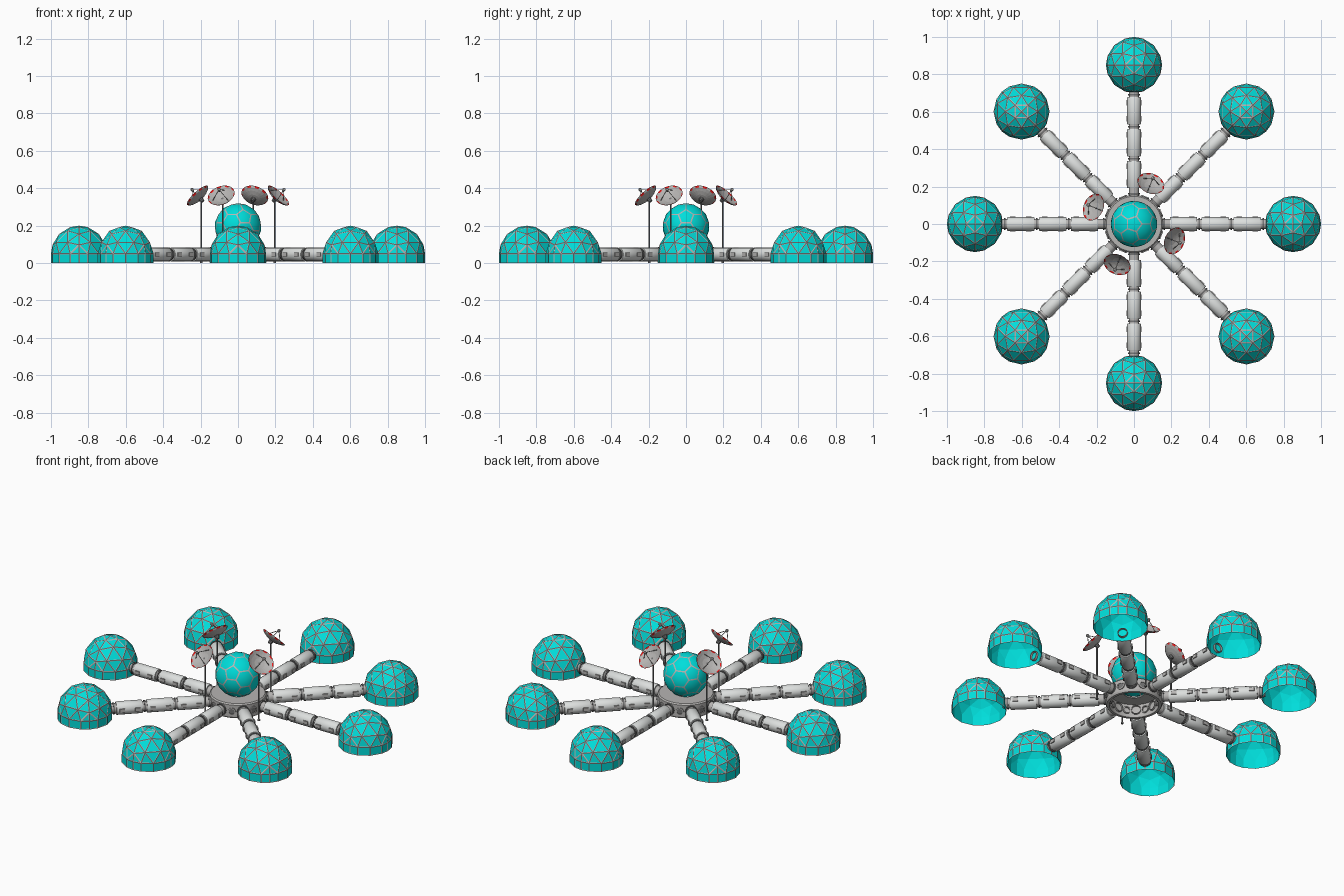
import bpy, bmesh
from math import pi, cos, sin, radians
from mathutils import Matrix, Vector

cube = bpy.data.objects.get("Cube")
if cube:
    bpy.data.objects.remove(cube, do_unlink=True)


def material(name, rgb):
    m = bpy.data.materials.new(name)
    m.use_nodes = True
    m.diffuse_color = (*rgb, 1)
    m.node_tree.nodes["Principled BSDF"].inputs["Base Color"].default_value = (*rgb, 1)
    return m


GLASS = material("cyan glass", (0.0, 0.73, 0.71))
FRAME = material("frame grey", (0.47, 0.46, 0.45))
HULL = material("hull light grey", (0.72, 0.74, 0.73))
DARK = material("dark metal", (0.17, 0.17, 0.17))
RED = material("warning red", (0.85, 0.01, 0.01))

I = Matrix.Identity(4)
ALONG_X = Matrix.Rotation(pi / 2, 4, 'Y')


def spin(a):
    return Matrix.Rotation(a, 4, 'Z')


def move(x, y, z):
    return Matrix.Translation((x, y, z))


def lathe(bm, profile, segs=16, matrix=I, mat=0, closed=False):
    """Revolve (radius, height) points about z; returns the faces."""
    rings = [[bm.verts.new(matrix @ Vector((r * cos(2 * pi * i / segs), r * sin(2 * pi * i / segs), h)))
              for i in range(segs)] for r, h in profile]
    pairs = list(zip(rings, rings[1:]))
    if closed:
        pairs.append((rings[-1], rings[0]))
    faces = []
    for a, b in pairs:
        for i in range(segs):
            j = (i + 1) % segs
            f = bm.faces.new((a[i], a[j], b[j], b[i]))
            f.material_index = mat
            faces.append(f)
    return faces


def rod(bm, a, b, r, segs=6):
    a, b = Vector(a), Vector(b)
    m = Matrix.Translation(a) @ (b - a).to_track_quat('Z', 'Y').to_matrix().to_4x4()
    length = (b - a).length
    lathe(bm, [(0, 0), (r, 0), (r, length), (0, length)], segs, m)


def box(bm, centre, size, mat):
    m = Matrix.Translation(centre) @ Matrix.Diagonal((*size, 1))
    for v in bmesh.ops.create_cube(bm, size=1, matrix=m)["verts"]:
        for f in v.link_faces:
            f.material_index = mat


def finish(name, bm, mats, smooth=None, recalc=True):
    bmesh.ops.remove_doubles(bm, verts=bm.verts[:], dist=1e-5)
    if recalc:
        bmesh.ops.recalc_face_normals(bm, faces=bm.faces[:])
    me = bpy.data.meshes.new(name)
    bm.to_mesh(me)
    bm.free()
    for m in mats:
        me.materials.append(m)
    if smooth:
        me.shade_smooth()
        me.set_sharp_from_angle(angle=radians(smooth))
    return me


def place(name, mesh, matrix=I):
    ob = bpy.data.objects.new(name, mesh)
    bpy.context.scene.collection.objects.link(ob)
    ob.matrix_world = matrix


def frame_panels(bm, faces, width, depth=0.0):
    """Inset each face, leaving a frame in the second material along its edges."""
    rims = bmesh.ops.inset_individual(bm, faces=faces, thickness=width, depth=depth,
                                      use_even_offset=True)["faces"]
    for f in rims:
        f.material_index = 1


# Geodesic dome: subdivided pyramid blown up to a half sphere, straight skirt, plain glass lining
def dome_mesh():
    radius = 0.15
    bm = bmesh.new()
    bmesh.ops.create_cone(bm, cap_ends=False, segments=4, radius1=radius, radius2=0, depth=radius,
                          matrix=move(0, 0, radius / 2))
    bmesh.ops.remove_doubles(bm, verts=bm.verts[:], dist=1e-5)
    bmesh.ops.subdivide_edges(bm, edges=bm.edges[:], cuts=3, use_grid_fill=True)
    for v in bm.verts:
        v.co = v.co.normalized() * radius
    rim = [e for e in bm.edges if e.is_boundary]
    out = bmesh.ops.extrude_edge_only(bm, edges=rim)["geom"]
    bmesh.ops.translate(bm, verts=[g for g in out if isinstance(g, bmesh.types.BMVert)], vec=(0, 0, -0.05))
    bmesh.ops.recalc_face_normals(bm, faces=bm.faces[:])
    outer = bm.faces[:]
    lining = bmesh.ops.duplicate(bm, geom=outer)["geom"]
    for v in [g for g in lining if isinstance(g, bmesh.types.BMVert)]:
        v.co.x *= 0.975
        v.co.y *= 0.975
        if v.co.z > 0:
            v.co.z *= 0.975
    frame_panels(bm, outer, 0.0042, -0.001)
    return finish("dome", bm, [GLASS, FRAME], recalc=False)


# Central globe of pentagon and hexagon panes
def globe_mesh():
    radius = 0.125
    bm = bmesh.new()
    bmesh.ops.create_icosphere(bm, subdivisions=1, radius=radius)
    bmesh.ops.bevel(bm, geom=bm.verts[:], offset=100 / 3, offset_type='PERCENT',
                    affect='VERTICES', segments=1, profile=0.5)
    for v in bm.verts:
        v.co = v.co.normalized() * radius
    frame_panels(bm, bm.faces[:], 0.004)
    panes = [f for f in bm.faces if f.material_index == 0]
    bmesh.ops.poke(bm, faces=panes)
    for v in bm.verts:
        v.co = v.co.normalized() * radius
    return finish("globe", bm, [GLASS, FRAME], smooth=40)


# Corridor module lying along x, with hatch boxes at both ends
def module_mesh():
    bm = bmesh.new()
    h, r = 0.073, 0.037
    lathe(bm, [(0.027, -h), (r - 0.002, -h), (r, -h + 0.003), (r, h - 0.003), (r - 0.002, h), (0.027, h)],
          16, ALONG_X)
    for x in (-0.043, 0.043):
        for side in (-1, 1):
            box(bm, (x, side * r, 0), (0.03, 0.008, 0.02), 1)
    return finish("corridor_module", bm, [HULL, FRAME], smooth=35)


# Narrow inner tube with collars, along x, open into the hub and the dome
def tube_mesh():
    bm = bmesh.new()
    lathe(bm, [(0.028, 0.125), (0.028, 0.72), (0.024, 0.72), (0.024, 0.125)], 16, ALONG_X, closed=True)
    for x in (0.158, 0.346, 0.516, 0.688):
        lathe(bm, [(0.028, x), (0.033, x), (0.033, x + 0.008), (0.028, x + 0.008)], 16, ALONG_X, 1)
    return finish("corridor_tube", bm, [FRAME, DARK], smooth=35)


# Dish with ribbed panels on both sides, red rim marks and a feed on three legs
def dish_mesh():
    bm = bmesh.new()
    R, depth, segs = 0.075, 0.024, 20
    bowl = [(R * t, depth * t * t) for t in (0.08, 0.4, 0.7, 0.9)]
    back = [(r, z - 0.004) for r, z in bowl]
    lathe(bm, bowl, segs)
    lathe(bm, back, segs)
    frame_panels(bm, bm.faces[:], 0.0015)
    for edge in (bowl[-1], back[-1]):
        for i, f in enumerate(lathe(bm, [edge, (R, depth)], segs)):
            f.material_index = 2 if i % 2 else 0
    lathe(bm, [(0, 0.001), (0.007, 0.001)], segs, mat=1)
    for k in range(3):
        a = 2 * pi * k / 3 + pi / 3
        rod(bm, (0.052 * cos(a), 0.052 * sin(a), 0.011), (0, 0, 0.068), 0.002)
    lathe(bm, [(0, 0.056), (0.006, 0.056), (0.009, 0.07), (0.004, 0.076), (0, 0.076)], 10)
    lathe(bm, [(0, -0.022), (0.01, -0.022), (0.014, -0.002), (0, -0.002)], 10, mat=1)
    return finish("dish", bm, [FRAME, DARK, RED])


# Mast with a foot
def mast_mesh():
    bm = bmesh.new()
    lathe(bm, [(0, 0), (0.008, 0), (0.008, 0.006), (0.005, 0.01), (0.005, 0.335), (0, 0.335)], 8)
    return finish("mast", bm, [DARK], smooth=50)


# Hollow hub drum
def hub_mesh():
    bm = bmesh.new()
    lathe(bm, [(0.06, 0.08), (0.06, 0.087), (0.148, 0.087), (0.155, 0.08), (0.155, 0.01), (0.15, 0),
               (0.135, 0), (0.135, 0.08)], 48, closed=True)
    return finish("hub", bm, [FRAME], smooth=25)


# Round port facing +x, running through the hub wall
def port_mesh():
    bm = bmesh.new()
    lathe(bm, [(0.022, 0.127), (0.022, 0.16), (0.016, 0.16), (0.016, 0.127)], 16, ALONG_X, closed=True)
    lathe(bm, [(0.016, 0.157), (0, 0.157)], 16, ALONG_X, 1)
    return finish("hub_port", bm, [FRAME, DARK], smooth=35)


dome, module, tube = dome_mesh(), module_mesh(), tube_mesh()
dish, mast, port = dish_mesh(), mast_mesh(), port_mesh()

place("hub", hub_mesh())
place("globe", globe_mesh(), move(0, 0, 0.195))

AXIS_Z = 0.046
for k in range(8):
    turn = spin(k * pi / 4)
    place(f"dome_{k + 1}", dome, turn @ move(0.85, 0, 0.05))
    place(f"corridor_tube_{k + 1}", tube, turn @ move(0, 0, AXIS_Z))
    for n in range(3):
        place(f"corridor_module_{k + 1}_{n + 1}", module, turn @ move(0.265 + 0.17 * n, 0, AXIS_Z))
    place(f"hub_port_{k + 1}", port, spin((k + 0.5) * pi / 4) @ move(0, 0, AXIS_Z - 0.004))

# Four masts and dishes, each tilted outward
for k in range(4):
    turn = spin(k * pi / 2 - pi / 8)
    place(f"mast_{k + 1}", mast, turn @ move(0.212, 0, 0))
    place(f"dish_{k + 1}", dish, turn @ move(0.218, 0, 0.345) @ Matrix.Rotation(pi / 4, 4, 'Y'))
